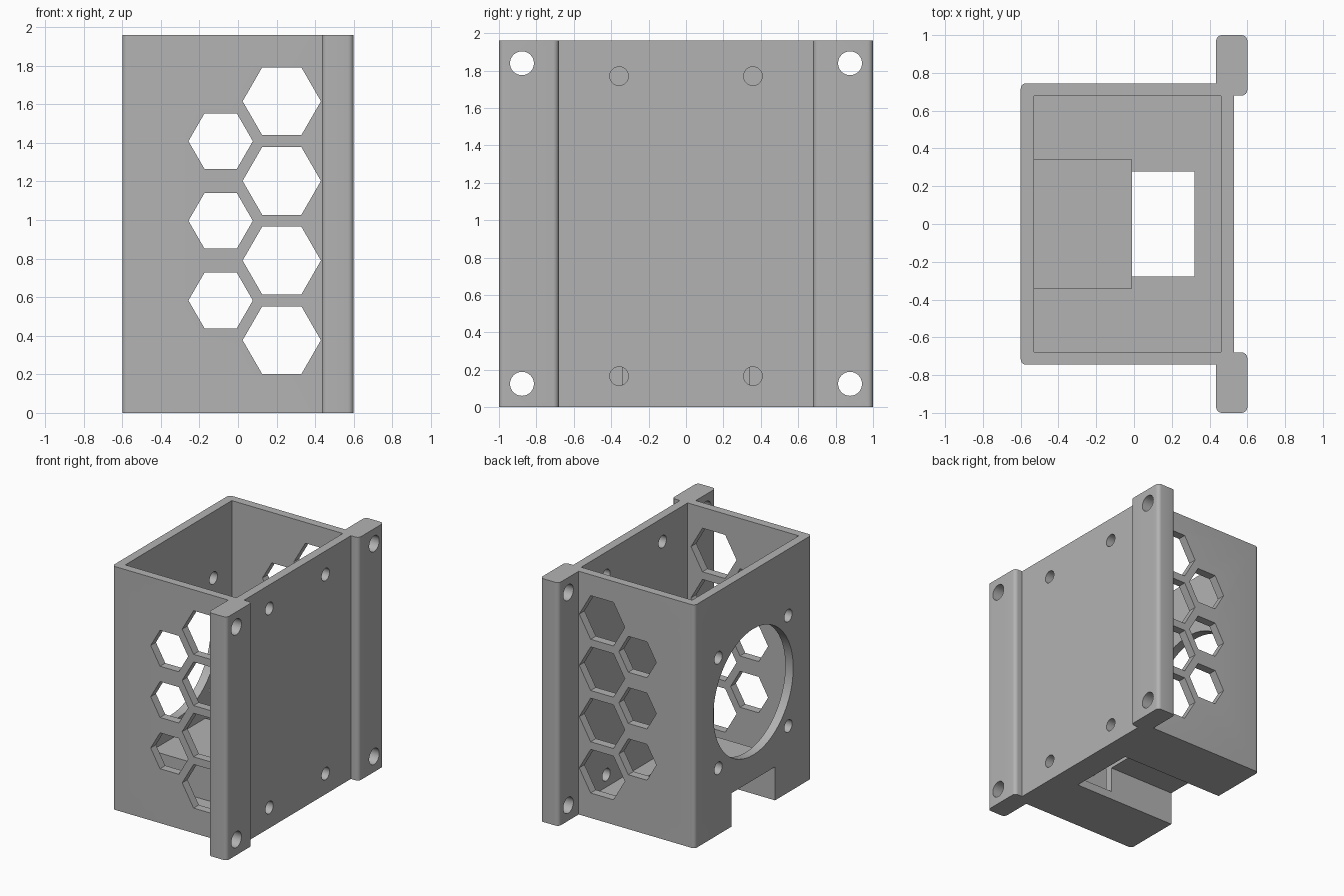
import bpy, bmesh
from math import cos, sin, pi, radians
from mathutils import Matrix, Vector

cube = bpy.data.objects.get("Cube")
if cube:
    bpy.data.objects.remove(cube)

HEIGHT = 1.96
WALL = 0.066

grey = bpy.data.materials.new("light grey plastic")
grey.use_nodes = True
grey.diffuse_color = (0.45, 0.45, 0.45, 1)
grey.node_tree.nodes["Principled BSDF"].inputs["Base Color"].default_value = (0.45, 0.45, 0.45, 1)


def prism(name, outline, z0, z1, matrix=Matrix()):
    """Extrude an outline from z0 to z1, then place it with a matrix."""
    bm = bmesh.new()
    face = bm.faces.new([bm.verts.new((x, y, z0)) for x, y in outline])
    up = bmesh.ops.extrude_face_region(bm, geom=[face])["geom"]
    bmesh.ops.translate(bm, vec=(0, 0, z1 - z0),
                        verts=[v for v in up if isinstance(v, bmesh.types.BMVert)])
    bm.transform(matrix)
    bmesh.ops.recalc_face_normals(bm, faces=bm.faces)
    mesh = bpy.data.meshes.new(name)
    bm.to_mesh(mesh)
    bm.free()
    mesh.materials.append(grey)
    obj = bpy.data.objects.new(name, mesh)
    bpy.context.collection.objects.link(obj)
    return obj


def rect(x0, x1, y):
    return [(x0, -y), (x1, -y), (x1, y), (x0, y)]


def ngon(r, n):
    return [(r * cos(2 * pi * i / n), r * sin(2 * pi * i / n)) for i in range(n)]


def rounded(points, r=0.03, steps=6):
    """Replace each corner flagged True by a right-angle arc."""
    out = []
    for i, (x, y, is_round) in enumerate(points):
        p = Vector((x, y))
        if not is_round:
            out.append(p)
            continue
        a = (Vector(points[i - 1][:2]) - p).normalized() * r
        b = (Vector(points[(i + 1) % len(points)][:2]) - p).normalized() * r
        for k in range(steps + 1):
            t = k / steps * pi / 2
            out.append(p + a * (1 - sin(t)) + b * (1 - cos(t)))
    return out


# Outer body with the two mounting flanges, one half mirrored in y
half = [(0.53, 0.68, False), (0.6, 0.68, True), (0.6, 1.0, True),
        (0.435, 1.0, True), (0.435, 0.745, False), (-0.6, 0.745, True)]
profile = half + [(x, -y, f) for x, y, f in reversed(half)]
housing = prism("fan_housing", rounded(profile), 0, HEIGHT)

cutters = []


def cut(name, outline, z0, z1, matrix=Matrix()):
    cutters.append(prism(name, outline, z0, z1, matrix))


def cut_along_x(name, outline, x0, x1, y, z):
    cut(name, outline, x0, x1, Matrix.Translation((0, y, z)) @ Matrix.Rotation(pi / 2, 4, "Y"))


# Cavity around the cable channel, then the space above the channel
half_cavity = [(-0.01, 0.342), (-0.53, 0.342), (-0.53, 0.678), (0.46, 0.678)]
cavity = half_cavity + [(x, -y) for x, y in reversed(half_cavity)]
cut("cavity_cutter", cavity, WALL, 2.2)
cut("upper_cavity_cutter", rect(-0.53, 0.2, 0.4), 0.335, 2.3)

# Cable channel through the back wall and floor
cut("channel_cutter", rect(-0.8, 0.32, 0.277), -0.1, 0.27)

# Hexagonal vents through both side walls
vents = [(0.227, 0.377 + 0.413 * i, 0.203) for i in range(4)]
vents += [(-0.09, 0.583 + 0.413 * i, 0.167) for i in range(3)]
for x, z, r in vents:
    place = Matrix.Translation((x, 0, z)) @ Matrix.Rotation(pi / 2, 4, "X")
    cut("vent_cutter", ngon(r, 6), -0.9, 0.9, place)

# Fan opening and its screw holes in the rear wall
cut_along_x("fan_cutter", ngon(0.508, 64), -0.8, -0.4, 0, 0.98)
for sy in (-1, 1):
    for sz in (-1, 1):
        cut_along_x("fan_screw_cutter", ngon(0.05, 24), -0.8, -0.4,
                    sy * 0.445, 0.98 + sz * 0.445)
        # Screw holes in the mounting plate
        cut_along_x("plate_screw_cutter", ngon(0.05, 24), 0.4, 0.7,
                    sy * 0.358, 0.968 + sz * 0.802)
        # Bolt holes in the flanges
        cut_along_x("flange_bolt_cutter", ngon(0.064, 32), 0.3, 0.8,
                    sy * 0.877, 0.982 + sz * 0.857)

# Apply every cut and remove the cutters
bpy.ops.object.select_all(action="DESELECT")
housing.select_set(True)
bpy.context.view_layer.objects.active = housing
for cutter in cutters:
    mod = housing.modifiers.new(cutter.name, "BOOLEAN")
    mod.operation = "DIFFERENCE"
    mod.solver = "EXACT"
    mod.object = cutter
    bpy.ops.object.modifier_apply(modifier=mod.name)
    bpy.data.objects.remove(cutter)

bpy.ops.object.shade_smooth_by_angle(angle=radians(30))
